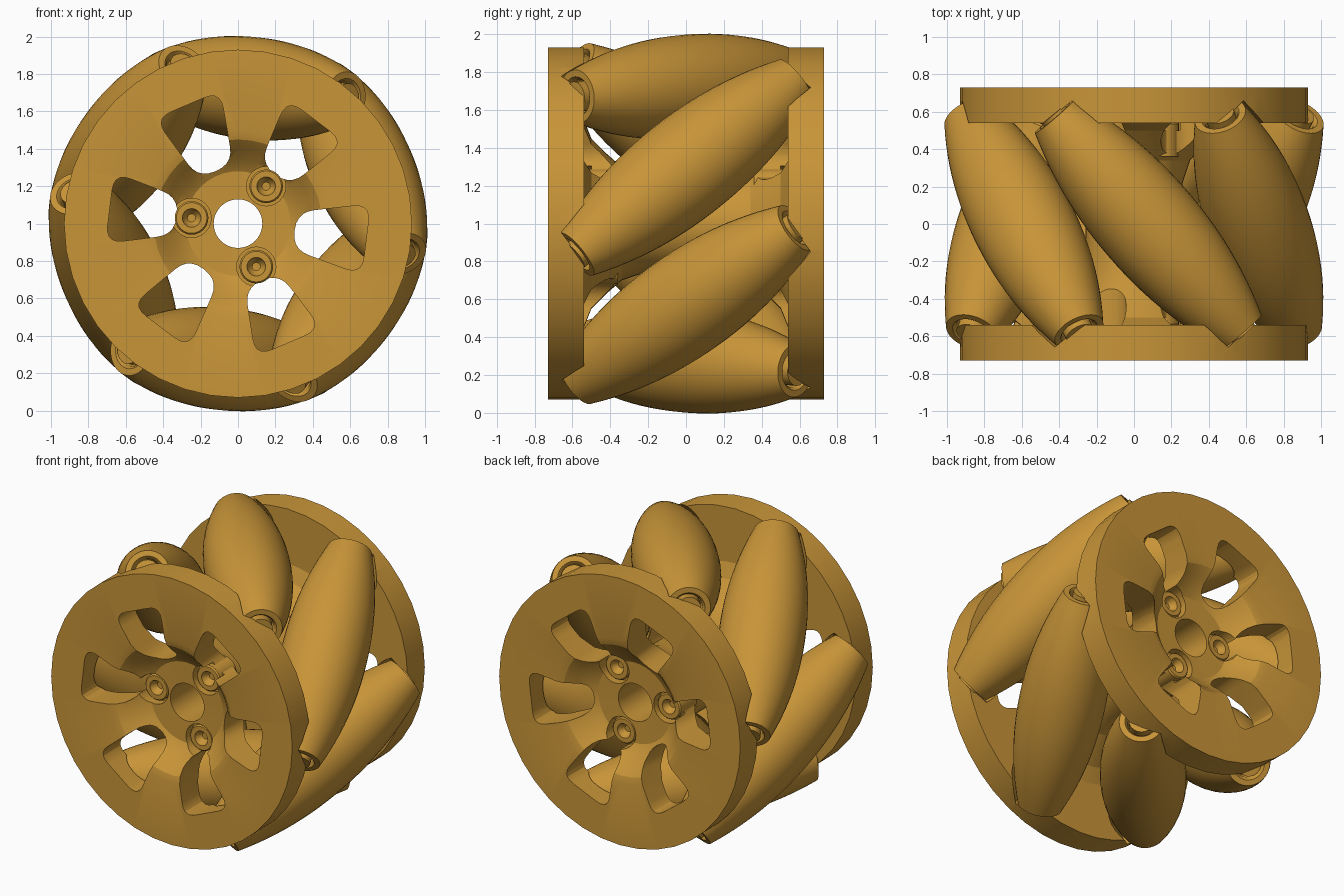
import bpy, bmesh
from math import sin, cos, tau, radians
from mathutils import Vector, Matrix

if "Cube" in bpy.data.objects:
    bpy.data.objects.remove(bpy.data.objects["Cube"])

CENTRE = Vector((0, 0, 1))
TILT = radians(41)      # roller axis against the wheel axis
PITCH = 0.728           # distance of the roller axes from the wheel axis
FIRST = radians(24)     # angle of the first roller
HALF = 0.765            # half length of a roller

mat = bpy.data.materials.new("ochre")
mat.diffuse_color = (0.58, 0.3, 0.04, 1)
mat.use_nodes = True
mat.node_tree.nodes["Principled BSDF"].inputs["Base Color"].default_value = mat.diffuse_color


def finish(name, bm, matrix):
    bmesh.ops.recalc_face_normals(bm, faces=bm.faces)
    me = bpy.data.meshes.new(name)
    bm.to_mesh(me)
    bm.free()
    me.transform(matrix)
    me.materials.append(mat)
    ob = bpy.data.objects.new(name, me)
    bpy.context.collection.objects.link(ob)
    return ob


def revolve(name, profile, segments, matrix, closed=True):
    """Spin (radius, height) points round local z; closed gives a ring section."""
    bm = bmesh.new()
    rings = [[bm.verts.new((r * cos(tau * i / segments), r * sin(tau * i / segments), h))
              for i in range(segments)] for r, h in profile]
    pairs = list(zip(rings, rings[1:])) + ([(rings[-1], rings[0])] if closed else [])
    for a, b in pairs:
        for i in range(segments):
            j = (i + 1) % segments
            bm.faces.new((a[i], a[j], b[j], b[i]))
    if not closed:
        bm.faces.new(rings[0])
        bm.faces.new(rings[-1])
    return finish(name, bm, matrix)


def along(direction, point):
    return Matrix.Translation(point) @ direction.to_track_quat('Z', 'X').to_matrix().to_4x4()


def polar(r, a, y=0.0):
    return CENTRE + Vector((r * cos(a), y, r * sin(a)))


def rod(name, point, direction, radius, half, segments=20):
    return revolve(name, [(radius, -half), (radius, half)], segments,
                   along(direction, point), closed=False)


def cut(ob, cutter):
    cutter.hide_render = True
    m = ob.modifiers.new("cut", 'BOOLEAN')
    m.operation, m.solver, m.object = 'DIFFERENCE', 'EXACT', cutter
    bpy.context.view_layer.objects.active = ob
    bpy.ops.object.modifier_apply(modifier=m.name)
    bpy.data.objects.remove(cutter)


def smooth(ob, angle):
    bpy.ops.object.select_all(action='DESELECT')
    ob.select_set(True)
    bpy.context.view_layer.objects.active = ob
    bpy.ops.object.shade_smooth_by_angle(angle=radians(angle))


def window_cutter(angle, inner):
    """Rounded trapezoid prism running right through both plates."""
    corners = [Vector(p) for p in ((inner, -0.1), (0.69, -0.19), (0.69, 0.19), (inner, 0.1))]
    pts = []
    for i, c in enumerate(corners):
        a = c + (corners[i - 1] - c).normalized() * 0.095
        b = c + (corners[(i + 1) % 4] - c).normalized() * 0.095
        for k in range(6):
            t = k / 5
            pts.append(a * (1 - t) ** 2 + c * 2 * t * (1 - t) + b * t * t)
    bm = bmesh.new()
    face = bm.faces.new([bm.verts.new((p.x, -1, p.y)) for p in pts])
    ext = bmesh.ops.extrude_face_region(bm, geom=[face])
    bmesh.ops.translate(bm, vec=(0, 2, 0),
                        verts=[v for v in ext['geom'] if isinstance(v, bmesh.types.BMVert)])
    return finish("window_cutter", bm,
                  Matrix.Translation(CENTRE) @ Matrix.Rotation(-angle, 4, 'Y'))


def barrel(t):
    return 0.274 - 0.133 * (abs(t) / HALF) ** 2.1


# Hub: two dished end plates joined by a central tube
Y = Vector((0, 1, 0))
half = [(0.13, 0.56), (0.28, 0.565), (0.34, 0.6), (0.4, 0.67), (0.45, 0.715), (0.5, 0.73),
        (0.93, 0.73), (0.93, 0.54), (0.55, 0.54), (0.45, 0.5), (0.37, 0.42), (0.3, 0.34),
        (0.26, 0.22)]
hub = revolve("hub_with_end_plates", half + [(r, -h) for r, h in reversed(half)], 40,
              along(Y, CENTRE))

# Spoke windows
for k in range(6):
    cut(hub, window_cutter(radians(-7 + 60 * k), 0.305 if k % 2 == 0 else 0.33))

# Rollers, their axle pins, and the clearance notches in the plate rims
ts = [HALF * (i / 12 - 1) for i in range(25)]
for k in range(6):
    a = FIRST + tau * k / 6
    tangent = Vector((-sin(a), 0, cos(a)))
    axis = Y * cos(TILT) + tangent * sin(TILT)
    place = along(axis, polar(PITCH, a))
    cut(hub, revolve("notch_cutter",
                     [(barrel(t) + 0.012, t * 1.01) for t in ts], 32, place, closed=False))
    cup = [(0.105, HALF), (0.09, HALF - 0.02), (0.085, HALF - 0.09), (0.04, HALF - 0.1)]
    outline = [(r, -h) for r, h in reversed(cup)] + [(barrel(t), t) for t in ts] + cup
    smooth(revolve("roller_%d" % (k + 1), outline, 40, place), 40)
    for s in (-1, 1):
        smooth(rod("axle_pin", polar(PITCH, a) + axis * s * 0.72, axis, 0.08, 0.06), 40)

# Sunken screw seats round the bore on both faces
for k in range(3):
    a = radians(53 + 120 * k)
    for s in (-1, 1):
        cut(hub, rod("seat_cutter", polar(0.25, a, s * 0.56), Y, 0.105, 0.06, 24))
        prof = [(0.05, 0.545), (0.082, 0.545), (0.09, 0.535), (0.09, 0.36), (0.022, 0.36),
                (0.022, 0.5), (0.045, 0.525)]
        smooth(revolve("screw_seat", prof, 24, along(Y * s, polar(0.25, a))), 30)

smooth(hub, 20)
